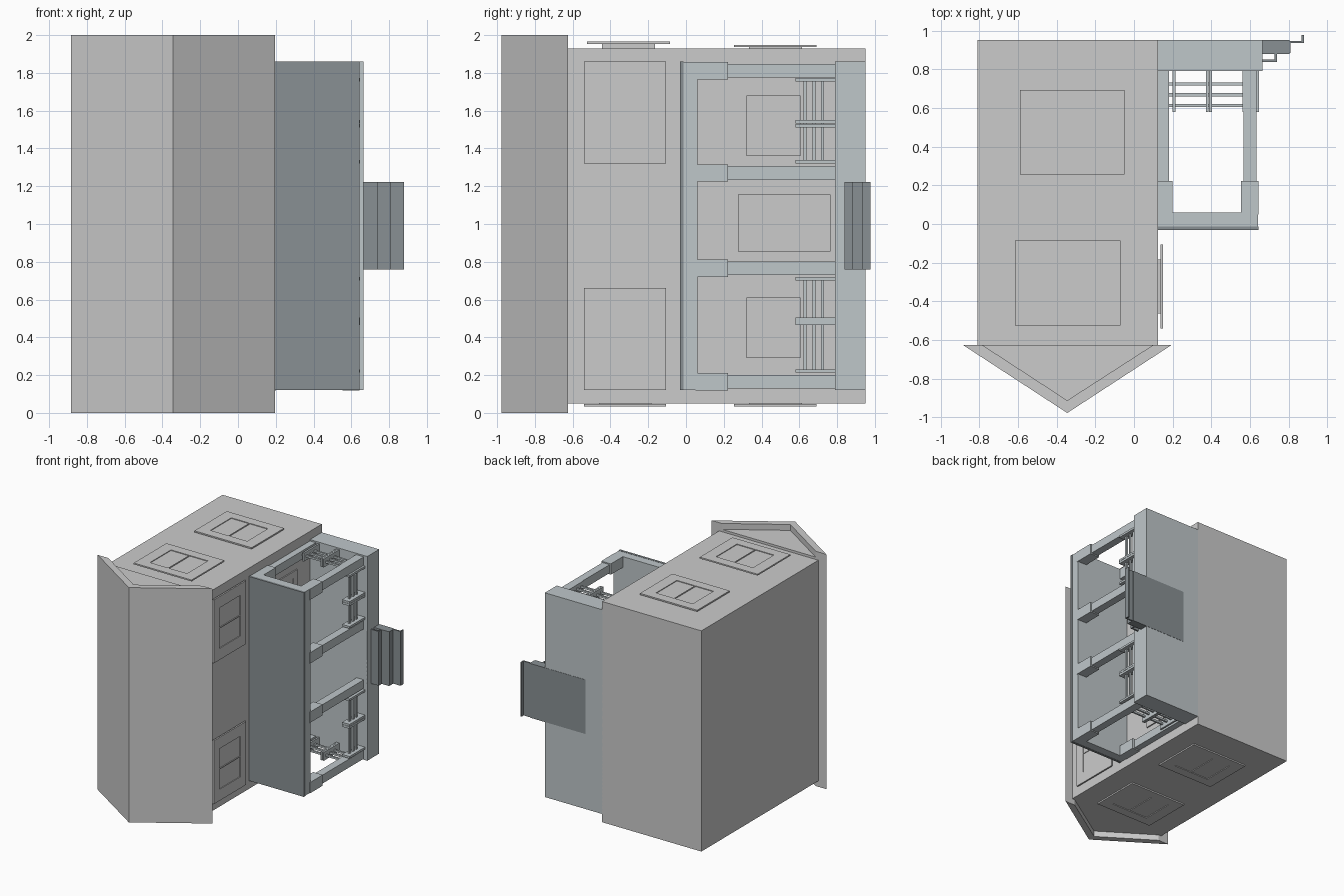
import bpy, bmesh

if "Cube" in bpy.data.objects:
    bpy.data.objects.remove(bpy.data.objects["Cube"])


def material(name, rgb):
    m = bpy.data.materials.new(name)
    m.diffuse_color = (*rgb, 1)
    m.use_nodes = True
    m.node_tree.nodes["Principled BSDF"].inputs["Base Color"].default_value = m.diffuse_color
    return m


TRIM = material("blue_grey", (0.52, 0.57, 0.59))
DARK = material("dark_slate", (0.25, 0.28, 0.295))


def finish(name, bm, mat=None):
    bmesh.ops.recalc_face_normals(bm, faces=bm.faces[:])
    me = bpy.data.meshes.new(name)
    bm.to_mesh(me)
    bm.free()
    if mat:
        me.materials.append(mat)
    ob = bpy.data.objects.new(name, me)
    bpy.context.collection.objects.link(ob)
    return ob


def add_box(bm, x, y, z):
    vs = bmesh.ops.create_cube(bm, size=1)["verts"]
    for v in vs:
        v.co = [(r[0] + r[1]) / 2 + c * (r[1] - r[0]) for r, c in zip((x, y, z), v.co)]


def boxes(name, items, mat=None):
    bm = bmesh.new()
    for it in items:
        add_box(bm, *it)
    return finish(name, bm, mat)


def prism(name, pts, z0, z1, mat=None):
    bm = bmesh.new()
    f = bm.faces.new([bm.verts.new((x, y, z0)) for x, y in pts])
    r = bmesh.ops.extrude_face_region(bm, geom=[f])
    for v in r["geom"]:
        if isinstance(v, bmesh.types.BMVert):
            v.co.z = z1
    return finish(name, bm, mat)


def window(name, axis, u, y, a, b, wall):
    """Frame ring between depths a and b, with a pane and glazing bars inside."""
    mu, my = 0.18 * (u[1] - u[0]), 0.18 * (y[1] - y[0])
    iu, iy = (u[0] + mu, u[1] - mu), (y[0] + my, y[1] - my)
    d = (min(a, b), max(a, b))
    mid = (a + b) / 2
    p = (min(wall, mid), max(wall, mid))
    cu = sum(u) / 2
    parts = [((u[0], iu[0]), y, d), ((iu[1], u[1]), y, d),
             (iu, (y[0], iy[0]), d), (iu, (iy[1], y[1]), d),
             (iu, iy, p), ((cu - .004, cu + .004), iy, d)]
    if axis == "x":
        parts = [(dd, yy, uu) for uu, yy, dd in parts]
    boxes(name, parts)


# House body, lying on its back corner: house "up" is -y
boxes("house_body", [((-.81, .125), (-.625, .95), (.05, 1.93))])

# Gable roof shell with recessed gable ends
cx = -.345
prism("roof_left", [(-.885, -.625), (cx, -.977), (cx, -.912), (-.785, -.625)], 0, 2)
prism("roof_right", [(.195, -.625), (cx, -.977), (cx, -.912), (.10, -.625)], 0, 2)
prism("gable_wall", [(-.785, -.625), (cx, -.912), (.10, -.625)], .05, 1.95)

# End wall windows
for n, u, y, h in (("lower", (-.59, -.05), (.255, .692), .018),
                   ("upper", (-.615, -.07), (-.525, -.085), .035)):
    window("end_window_top_" + n, "z", u, y, 1.93 + h - .012, 1.93 + h, 1.93)
for n, u, y in (("lower", (-.59, -.05), (.255, .692)),
                ("upper", (-.615, -.07), (-.54, -.105))):
    window("end_window_base_" + n, "z", u, y, .047, .035, .05)

# Front wall windows
for i, (z0, z1) in enumerate(((.12, .66), (1.32, 1.86))):
    window(f"upper_front_window_{i}", "x", (z0, z1), (-.54, -.105), .137, .15, .125)
for i, (z0, z1) in enumerate(((.29, .61), (1.36, 1.68))):
    window(f"porch_window_{i}", "x", (z0, z1), (.32, .605), .127, .137, .125)

# Door with three tall lights
boxes("door", [((.12, .135), (.275, .765), (.855, 1.155))])
boxes("door_lights", [((.13, .14), (.31, .555), (z, z + .062))
                      for z in (.905, .971, 1.037)])

# Porch floor, roof slab and beam
boxes("porch_floor", [((.12, .665), (.79, .95), (.12, 1.86))], TRIM)
boxes("porch_roof", [((.12, .643), (-.032, -.012), (.12, 1.86))], DARK)
boxes("porch_beam", [((.12, .64), (-.012, .06), (.122, 1.858))], TRIM)

# Porch columns with capitals
COLS = (.165, .765, 1.27, 1.812)
for i, z in enumerate(COLS):
    boxes(f"front_column_{i}", [((.565, .632), (.2, .80), (z - .036, z + .036)),
                                ((.553, .643), (.05, .222), (z - .046, z + .046))], TRIM)
for i, z in enumerate((COLS[0], COLS[3])):
    boxes(f"wall_column_{i}", [((.12, .18), (.2, .80), (z - .036, z + .036)),
                               ((.12, .2), (.05, .222), (z - .046, z + .046))], TRIM)

# Railings: three thin rails carried by posts
for i, (z0, z1) in enumerate(((.213, .72), (1.32, 1.773))):
    m = (z0 + z1) / 2 + (.02 if i == 0 else -.015)
    posts = [((.575, .645), (.58, .79), p) for p in
             ((z0, z0 + .018), (m - .02, m - .001), (m + .001, m + .018), (z1 - .018, z1))]
    rails = [((.6, .616), (y, y + .016), (z0, z1)) for y in (.622, .67, .715)]
    boxes(f"front_railing_{i}", posts + rails, TRIM)
for i, z in enumerate((COLS[0], COLS[3])):
    posts = [(p, (.58, .79), (z - .036, z + .036)) for p in
             ((.2, .215), (.372, .386), (.388, .402), (.56, .575))]
    rails = [((.18, .57), (y, y + .016), (z - .008, z + .008)) for y in (.605, .66, .715)]
    boxes(f"side_railing_{i}", posts + rails, TRIM)

# Entry steps: thin treads and risers over a base block
Z = (.76, 1.222)
steps = [((.28, .805), (.88, .952), Z)]
for x, y, y2 in ((.66, .79, .85), (.735, .838, .90), (.805, .885, .945), (.875, .935, .977)):
    steps.append(((x - .008, x + .003), (y, y2), Z))
    if x > .66:
        steps.append(((x - .08, x), (y, y + .012), Z))
boxes("entry_steps", steps, DARK)
